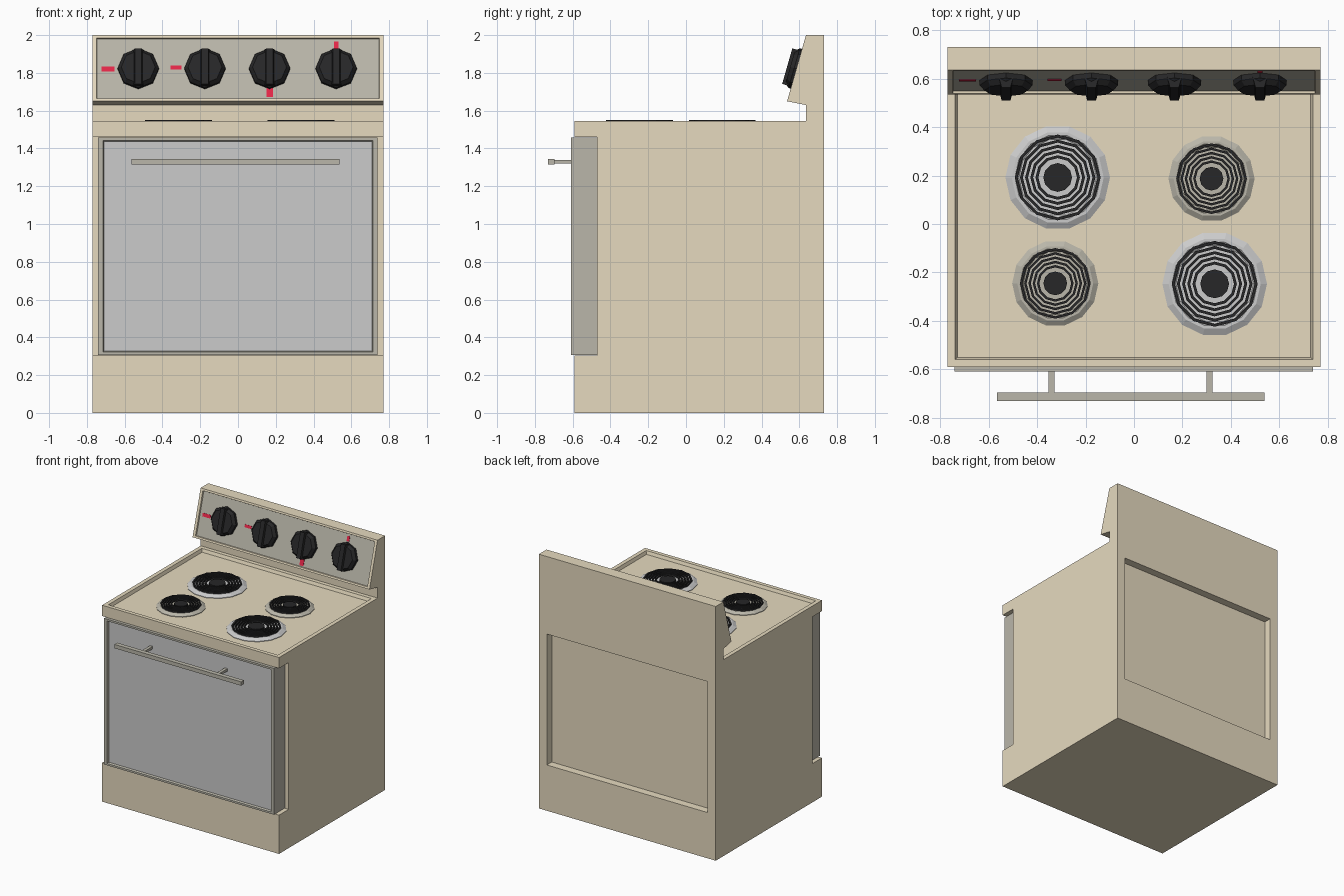
import bpy, bmesh, math
from mathutils import Vector, Matrix

if "Cube" in bpy.data.objects:
    bpy.data.objects.remove(bpy.data.objects["Cube"])


def material(name, r, g, b):
    m = bpy.data.materials.new(name)
    m.diffuse_color = (r, g, b, 1)
    m.use_nodes = True
    m.node_tree.nodes["Principled BSDF"].inputs["Base Color"].default_value = m.diffuse_color
    return m


ENAMEL = material("cream_enamel", 0.79, 0.70, 0.52)
TRIM = material("warm_grey_trim", 0.49, 0.47, 0.40)
GLASS = material("door_grey", 0.58, 0.58, 0.58)
STEEL = material("light_steel", 0.60, 0.60, 0.60)
BLACK = material("black", 0.02, 0.02, 0.021)
RED = material("red", 0.78, 0.02, 0.065)


def finish(bm, name, *mats):
    bmesh.ops.recalc_face_normals(bm, faces=bm.faces[:])
    me = bpy.data.meshes.new(name)
    bm.to_mesh(me)
    bm.free()
    ob = bpy.data.objects.new(name, me)
    bpy.context.collection.objects.link(ob)
    for m in mats:
        me.materials.append(m)
    return ob


def add_box(bm, lo, hi, mat=Matrix()):
    lo, hi = Vector(lo), Vector(hi)
    size = Matrix.Diagonal((*(hi - lo), 1))
    return bmesh.ops.create_cube(bm, size=1, matrix=mat @ Matrix.Translation((lo + hi) / 2) @ size)["verts"]


def add_lathe(bm, profile, n, mat=Matrix(), closed=False):
    rings = [[bm.verts.new(mat @ Vector((r * math.cos(2 * math.pi * i / n),
                                         r * math.sin(2 * math.pi * i / n), z)))
              for i in range(n)] for r, z in profile]
    pairs = list(zip(rings, rings[1:])) + ([(rings[-1], rings[0])] if closed else [])
    for a, b in pairs:
        for i in range(n):
            j = (i + 1) % n
            bm.faces.new((a[i], a[j], b[j], b[i]))
    if not closed:
        bm.faces.new(rings[0])
        bm.faces.new(rings[-1])


def find_face(bm, center):
    return min(bm.faces, key=lambda f: (f.calc_center_bounds() - Vector(center)).length)


def recess(bm, face, margin, half_x, slope, depth):
    """Inset a face, set its half width, then sink it with a sloped rim."""
    bmesh.ops.inset_individual(bm, faces=[face], thickness=margin)
    for v in face.verts:
        v.co.x = math.copysign(half_x, v.co.x)
    bmesh.ops.inset_individual(bm, faces=[face], thickness=slope, depth=-depth)


# Body: side profile extruded across the width, with a front slot for the door
W = 0.77
profile = [(-.59, 0), (.73, 0), (.73, 2), (.635, 2), (.535, 1.65), (.635, 1.63), (.635, 1.545),
           (-.59, 1.545), (-.59, 1.46), (-.47, 1.46), (-.47, .305), (-.59, .305)]
bm = bmesh.new()
side = bm.faces.new([bm.verts.new((-W, y, z)) for y, z in profile])
ext = bmesh.ops.extrude_face_region(bm, geom=[side])["geom"]
bmesh.ops.translate(bm, vec=(2 * W, 0, 0), verts=[v for v in ext if isinstance(v, bmesh.types.BMVert)])
bmesh.ops.recalc_face_normals(bm, faces=bm.faces[:])
# cooktop tray and control panel recesses
recess(bm, find_face(bm, (0, .0225, 1.545)), .044, .738, .012, .025)
panel = find_face(bm, (0, .585, 1.825))
recess(bm, panel, .021, .748, .004, .01)
panel.material_index = 1
# back panel recess
back = find_face(bm, (0, .73, 1))
bmesh.ops.inset_individual(bm, faces=[back], thickness=.05)
for v in back.verts:
    v.co.x = math.copysign(.70, v.co.x)
    v.co.z = 1.39 if v.co.z > 1 else .36
bmesh.ops.inset_individual(bm, faces=[back], thickness=.001, depth=-.06)
finish(bm, "stove_body", ENAMEL, TRIM)

# Oven door with a sunken front panel
bm = bmesh.new()
add_box(bm, (-.74, -.608, .307), (.738, -.47, 1.457))
bmesh.ops.recalc_face_normals(bm, faces=bm.faces[:])
front = find_face(bm, (0, -.608, .88))
recess(bm, front, .021, .714, .007, .016)
front.material_index = 1
finish(bm, "oven_door", TRIM, GLASS)

# Door handle: bar on two posts
bm = bmesh.new()
add_box(bm, (-.565, -.73, 1.315), (.538, -.695, 1.345))
for x in (-.34, .312):
    add_box(bm, (x - .012, -.70, 1.32), (x + .012, -.59, 1.34))
finish(bm, "door_handle", TRIM)

# Burners: drip pan, concentric coil rings and centre disc
burners = [("back_left", -.315, .192, .216, STEEL), ("back_right", .32, .187, .178, TRIM),
           ("front_left", -.325, -.245, .178, TRIM), ("front_right", .333, -.247, .216, STEEL)]
for name, x, y, R, mat in burners:
    at = Matrix.Translation((x, y, 0))
    bm = bmesh.new()
    add_lathe(bm, [(R, 1.519), (R, 1.524), (R * .88, 1.538), (R * .82, 1.538), (R * .74, 1.526)], 14, at)
    finish(bm, name + "_drip_pan", mat)
    bm = bmesh.new()
    outer, inner, hub = R * .82, R * .37, R * .275
    pitch = (outer - inner) / 4.55
    for i in range(5):
        r1 = outer - i * pitch
        r0 = r1 - pitch * .55
        add_lathe(bm, [(r0, 1.537), (r1, 1.537), (r1, 1.55), (r0, 1.55)], 12, at, closed=True)
    add_lathe(bm, [(hub, 1.525), (hub, 1.547)], 12, at)
    finish(bm, name + "_coil", BLACK)

# Control knobs: octagonal base with a tapered grip, lying on the sloped panel
tilt = Matrix.Rotation(math.atan2(.35, .1), 4, 'X')


def on_panel(x, z):
    return Matrix.Translation((x, .535 + (z - 1.65) * .1 / .35, z)) @ tilt


for i, x in enumerate((-.528, -.175, .167, .52)):
    at = on_panel(x, 1.822)
    bm = bmesh.new()
    add_lathe(bm, [(.109, -.012), (.109, .012), (.09, .034)], 8, at)
    grip = add_box(bm, (-.03, -.1, .005), (.03, .1, .05), at)
    inv = at.inverted()
    for v in grip:
        p = inv @ v.co
        if p.z > .03:
            v.co = at @ Vector((p.x * .6, p.y * .97, p.z))
    finish(bm, f"knob_{i + 1}", BLACK)

# Red pointer marks beside the knobs
marks = [(-.688, 1.822, .035, .013), (-.328, 1.831, .029, .011),
         (.167, 1.698, .017, .025), (.52, 1.95, .011, .019)]
for i, (x, z, w, h) in enumerate(marks):
    bm = bmesh.new()
    add_box(bm, (-w, -h, -.012), (w, h, -.007), on_panel(x, z))
    finish(bm, f"pointer_mark_{i + 1}", RED)
